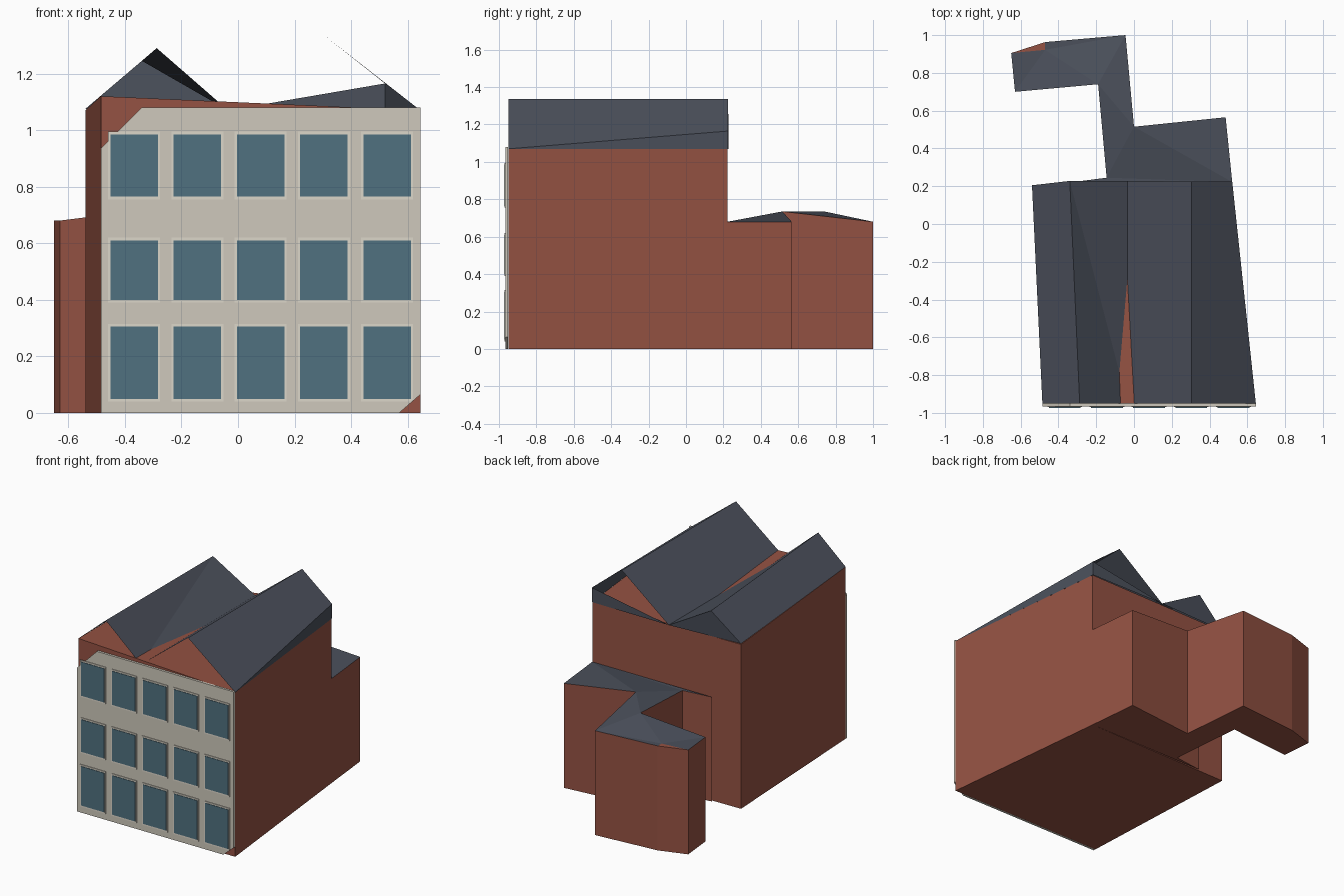
import bpy, bmesh

if "Cube" in bpy.data.objects:
    bpy.data.objects.remove(bpy.data.objects["Cube"])

def mat(name, rgb):
    m = bpy.data.materials.new(name)
    m.diffuse_color = (*rgb, 1)
    m.use_nodes = True
    m.node_tree.nodes["Principled BSDF"].inputs["Base Color"].default_value = m.diffuse_color
    return m

BRICK = mat("brick_red", (0.30, 0.085, 0.056))
SLATE = mat("slate_grey", (0.070, 0.080, 0.105))
CREAM = mat("cream_render", (0.624, 0.584, 0.503))
FRAME = mat("pale_frame", (0.72, 0.68, 0.59))
GLASS = mat("blue_glass", (0.080, 0.165, 0.216))

def mesh(name, verts, faces, mats, slots=None, closed=False):
    me = bpy.data.meshes.new(name)
    me.from_pydata(verts, [], faces)
    for m in mats:
        me.materials.append(m)
    if slots:
        for p, s in zip(me.polygons, slots):
            p.material_index = s
    if closed:
        bm = bmesh.new()
        bm.from_mesh(me)
        bmesh.ops.recalc_face_normals(bm, faces=bm.faces)
        bm.to_mesh(me)
        bm.free()
    ob = bpy.data.objects.new(name, me)
    bpy.context.collection.objects.link(ob)
    return ob

def block(name, tops, caps, cap_slots, inner=()):
    """Walls from an outline at its top heights down to the ground, with given top faces."""
    n = len(tops)
    verts = list(tops) + list(inner)
    b = len(verts)
    verts += [(x, y, 0) for x, y, z in tops]
    walls = [(i, (i + 1) % n, b + (i + 1) % n, b + i) for i in range(n)]
    faces = walls + [tuple(range(b, b + n))] + caps
    return mesh(name, verts, faces, [BRICK, SLATE], [0] * (n + 1) + cap_slots, True)

def plate(name, outline, y0, y1, material):
    """Flat upright x/z shape, y0 (front) to y1 (back)."""
    n = len(outline)
    verts = [(x, y0, z) for x, z in outline] + [(x, y1, z) for x, z in outline]
    faces = [tuple(range(n)), tuple(range(n, 2 * n))]
    faces += [(i, (i + 1) % n, n + (i + 1) % n, n + i) for i in range(n)]
    return mesh(name, verts, faces, [material], None, True)

# Main house walls, with one raised front corner
E = 1.07
block("main_walls",
      [(-0.485, -0.95, 1.12), (0.645, -0.95, E), (0.52, 0.222, E), (-0.54, 0.205, E)],
      [(0, 1, 3), (1, 2, 3)], [0, 0])

# Left roof: leaning ridge, right slope folded on a diagonal, closed at the back
VF, VB = (-0.035, -0.95, E), (-0.035, 0.228, E)
mesh("left_roof",
     [(-0.485, -0.95, 1.12), (-0.2875, -0.95, 1.29), (-0.34, 0.228, 1.245),
      (-0.54, 0.205, 1.075), VF, VB],
     [(0, 1, 2, 3), (1, 4, 2), (4, 5, 2), (3, 2, 5)], [SLATE])

# Right roof: level ridge, eave rising to the back, skirts under the eave
mesh("right_roof",
     [VF, VB, (0.305, 0.225, 1.335), (0.305, -0.95, 1.335), (0.645, -0.95, E),
      (0.52, 0.225, 1.165), (0.52, 0.225, E)],
     [(0, 3, 2, 1), (3, 4, 5, 2), (4, 6, 5), (1, 5, 6)], [SLATE])

# Rear annex: crooked outline, roof raised at the two inner corners
block("rear_annex",
      [(-0.145, 0.245, 0.68), (-0.19, 0.74, 0.735), (-0.63, 0.70, 0.68),
       (-0.65, 0.905, 0.68), (-0.47, 0.963, 0.68), (-0.045, 1.0, 0.68),
       (0.0, 0.515, 0.735), (0.485, 0.565, 0.68), (0.52, 0.222, 0.68),
       (-0.34, 0.22, 0.68)],
      [(9, 8, 0), (0, 8, 6), (8, 7, 6), (0, 6, 1), (6, 5, 1),
       (1, 5, 10), (5, 4, 10), (1, 10, 2), (10, 3, 2), (4, 3, 10)],
      [1] * 9 + [0], inner=[(-0.47, 0.922, 0.68)])

# Rendered front with two clipped corners
plate("front_render",
      [(-0.485, 0), (0.57, 0), (0.645, 0.065), (0.645, 1.08), (-0.34, 1.08), (-0.485, 0.935)],
      -0.966, -0.951, CREAM)

# Window grid: frame plate with glass plate on it
def rect(cx, hw, z0, z1):
    return [(cx - hw, z0), (cx + hw, z0), (cx + hw, z1), (cx - hw, z1)]

for r, (z0, z1) in enumerate([(0.05, 0.305), (0.40, 0.61), (0.765, 0.985)]):
    for c in range(5):
        x = -0.367 + 0.2235 * c
        plate(f"window_frame_{r}_{c}", rect(x, 0.092, z0 - 0.01, z1 + 0.01), -0.970, -0.965, FRAME)
        plate(f"window_glass_{r}_{c}", rect(x, 0.084, z0, z1), -0.973, -0.969, GLASS)
